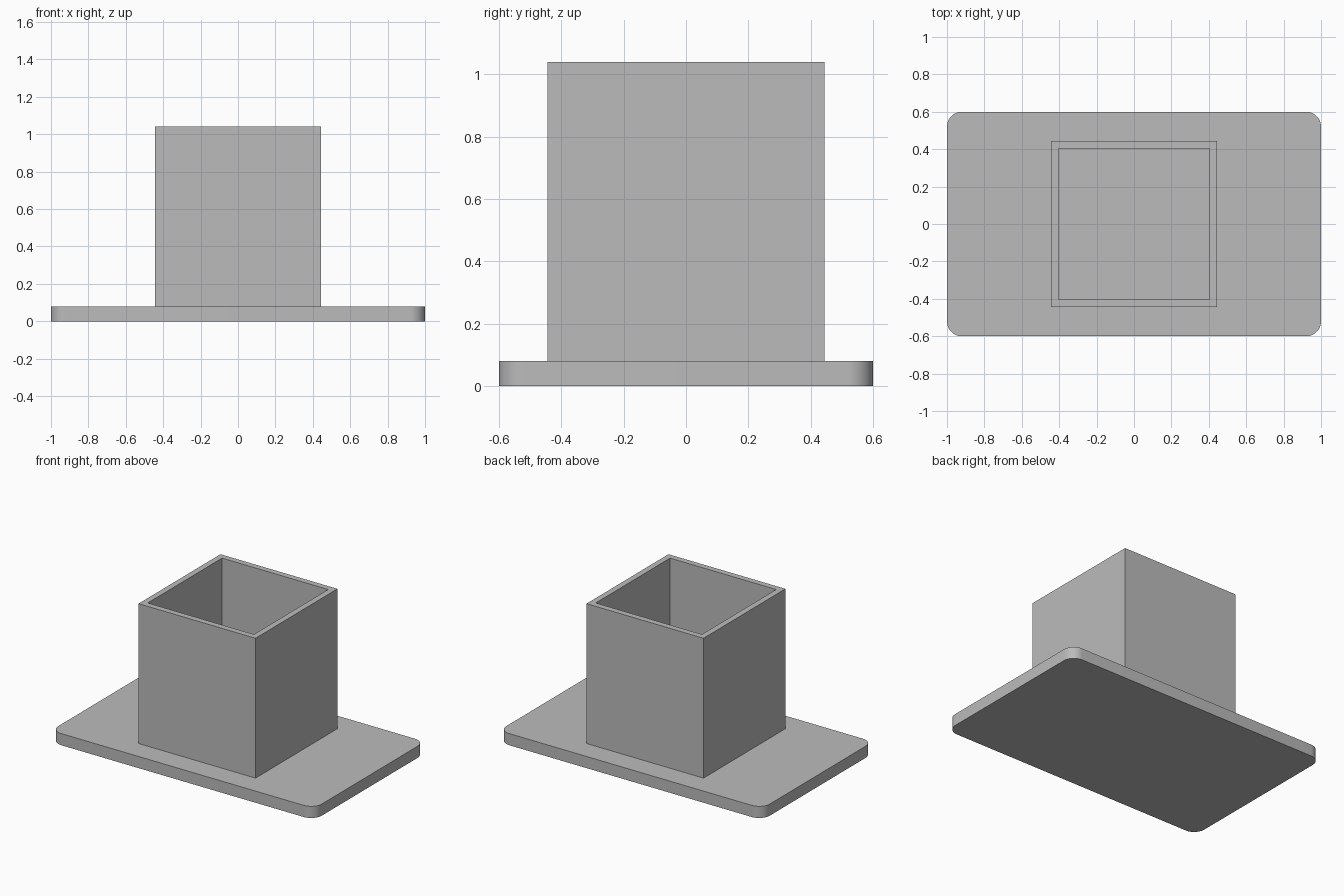
import bpy
import bmesh

if "Cube" in bpy.data.objects:
    bpy.data.objects.remove(bpy.data.objects["Cube"], do_unlink=True)

PLATE_TOP = 0.08
RIM_TOP = 1.04
OUTER = 0.444
INNER = 0.403

grey = bpy.data.materials.new("plain grey")
grey.use_nodes = True
colour = (0.5, 0.5, 0.5, 1)
grey.diffuse_color = colour
grey.node_tree.nodes["Principled BSDF"].inputs["Base Color"].default_value = colour


def add_object(name, bm):
    bmesh.ops.recalc_face_normals(bm, faces=bm.faces)
    mesh = bpy.data.meshes.new(name)
    bm.to_mesh(mesh)
    bm.free()
    mesh.materials.append(grey)
    obj = bpy.data.objects.new(name, mesh)
    bpy.context.collection.objects.link(obj)
    return obj


def square_ring(bm, half, z):
    return [bm.verts.new((x * half, y * half, z))
            for x, y in ((-1, -1), (1, -1), (1, 1), (-1, 1))]


# Base plate with rounded vertical corners
bm = bmesh.new()
bmesh.ops.create_cube(bm, size=1)
for v in bm.verts:
    v.co = (v.co.x * 2, v.co.y * 1.2, (v.co.z + 0.5) * PLATE_TOP)
uprights = [e for e in bm.edges if abs(e.verts[0].co.z - e.verts[1].co.z) > 0.01]
bmesh.ops.bevel(bm, geom=uprights, offset=0.08, segments=12, profile=0.5,
                affect='EDGES')
plate = add_object("base_plate", bm)
bpy.ops.object.select_all(action='DESELECT')
plate.select_set(True)
bpy.context.view_layer.objects.active = plate
bpy.ops.object.shade_smooth_by_angle(angle=0.52)

# Open square tube: outer wall, rim and inner wall, standing on the plate
bm = bmesh.new()
rings = [square_ring(bm, half, z) for half, z in (
    (OUTER, PLATE_TOP), (OUTER, RIM_TOP), (INNER, RIM_TOP), (INNER, PLATE_TOP))]
for i, ring in enumerate(rings):
    following = rings[(i + 1) % len(rings)]
    for k in range(4):
        n = (k + 1) % 4
        bm.faces.new((ring[k], ring[n], following[n], following[k]))
add_object("square_tube", bm)
